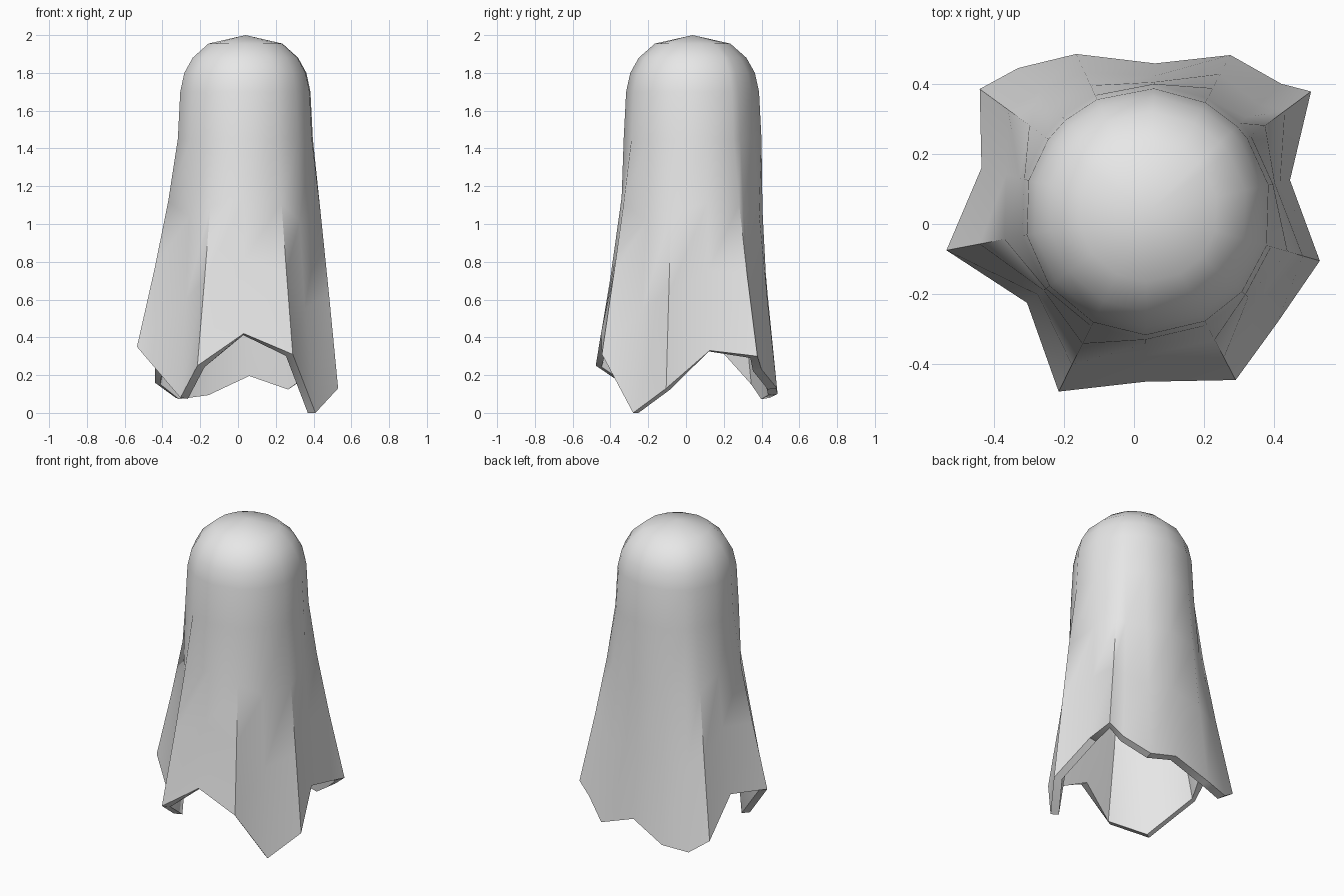
import bpy, bmesh, math

if "Cube" in bpy.data.objects:
    bpy.data.objects.remove(bpy.data.objects["Cube"])

CX, CY = 0.04, 0.035          # axis of the rounded top
# Hem corners, clockwise from the back: x, y, z, flare exponent (1 = fold out, 2 = valley)
HEM = [(0.06, 0.458, 0.20, 2), (0.275, 0.482, 0.13, 1.2), (0.42, 0.40, 0.23, 1.6),
       (0.505, 0.378, 0.30, 1.2), (0.445, 0.125, 0.33, 1.8), (0.53, -0.105, 0.13, 0.9),
       (0.41, -0.28, 0.0, 2), (0.29, -0.445, 0.31, 1.1), (0.03, -0.45, 0.42, 2),
       (-0.215, -0.478, 0.25, 1.1), (-0.305, -0.225, 0.08, 1.8), (-0.535, -0.075, 0.35, 1.2),
       (-0.435, 0.16, 0.38, 1.8), (-0.44, 0.385, 0.16, 1.2), (-0.33, 0.445, 0.08, 1.4),
       (-0.165, 0.485, 0.10, 1.2)]
DOME = [(0.20, 1.955), (0.285, 1.88), (0.33, 1.80), (0.352, 1.70), (0.365, 1.45)]
DROP = [0.3, 0.62, 1.0]       # rings between shoulder and hem

bm = bmesh.new()
apex = bm.verts.new((CX, CY, 2.0))
columns = []
for x, y, z, flare in HEM:
    dx, dy = x - CX, y - CY
    reach = math.hypot(dx, dy)
    ux, uy = dx / reach, dy / reach
    rz = list(DOME)
    r0, z0 = DOME[-1]
    for t in DROP:
        rz.append((r0 + (reach - r0) * t ** flare, z0 + (z - z0) * t))
    columns.append([bm.verts.new((CX + r * ux, CY + r * uy, h)) for r, h in rz])

# Cloth panels between neighbouring columns, closed by a fan on top
for i, a in enumerate(columns):
    b = columns[(i + 1) % len(columns)]
    bm.faces.new((apex, b[0], a[0]))
    for j in range(len(a) - 1):
        bm.faces.new((a[j], b[j], b[j + 1], a[j + 1]))
bmesh.ops.recalc_face_normals(bm, faces=bm.faces)
if sum(f.normal.z for f in bm.faces if apex in f.verts) < 0:
    bmesh.ops.reverse_faces(bm, faces=bm.faces)

mesh = bpy.data.meshes.new("draped_sheet")
bm.to_mesh(mesh)
bm.free()
sheet = bpy.data.objects.new("draped_sheet", mesh)
bpy.context.collection.objects.link(sheet)

# Plain cloth colour
cloth = bpy.data.materials.new("pale_grey_cloth")
cloth.diffuse_color = (0.8, 0.8, 0.8, 1)
cloth.use_nodes = True
cloth.node_tree.nodes["Principled BSDF"].inputs["Base Color"].default_value = cloth.diffuse_color
mesh.materials.append(cloth)

# Cloth thickness, inwards
bpy.context.view_layer.objects.active = sheet
sheet.select_set(True)
mod = sheet.modifiers.new("thickness", 'SOLIDIFY')
mod.thickness = 0.05
mod.offset = -1
bpy.ops.object.modifier_apply(modifier=mod.name)
for v in sheet.data.vertices:
    v.co.z = max(v.co.z, 0.0)
bpy.ops.object.shade_smooth_by_angle(angle=math.radians(50))
